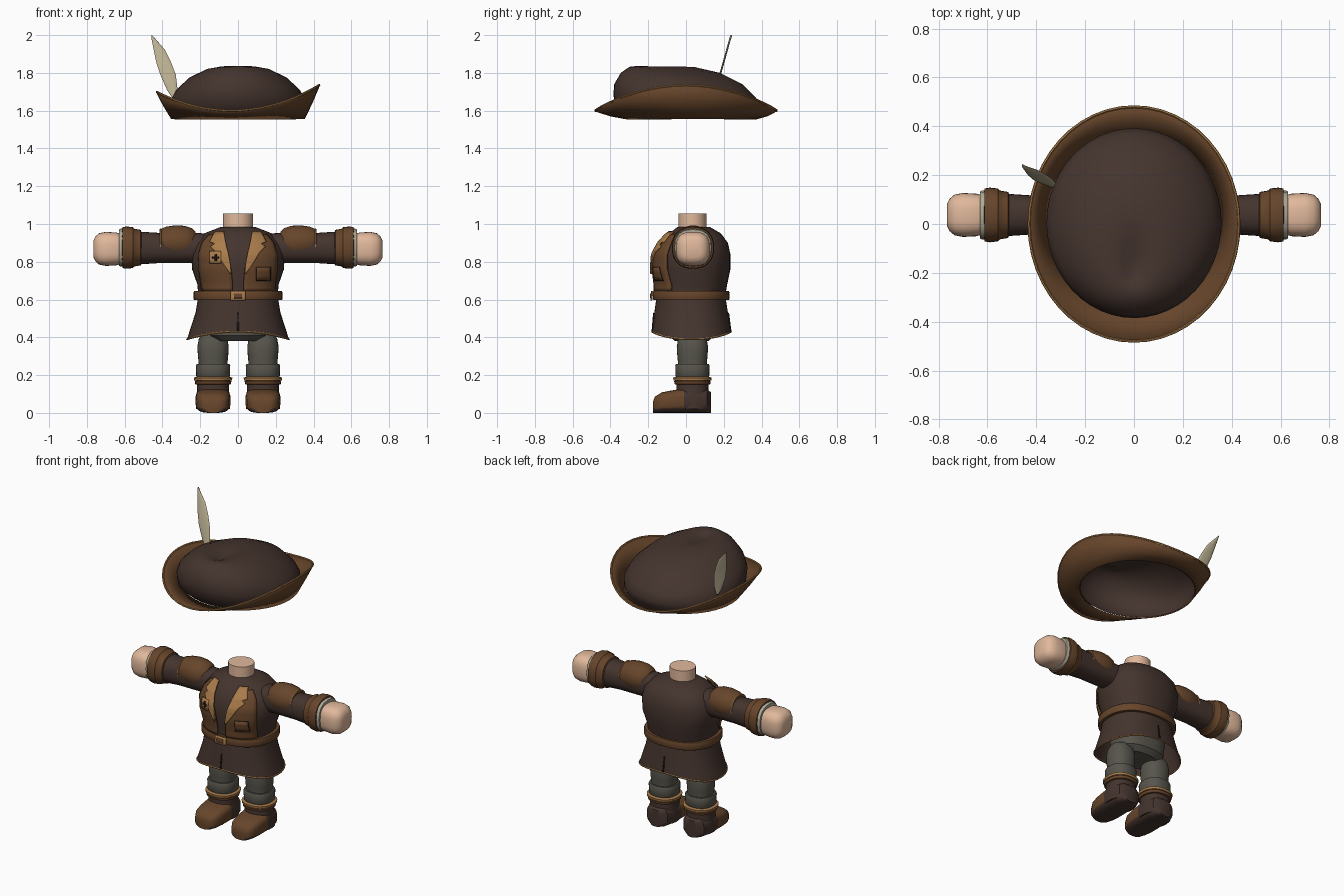
import bpy, bmesh, math
from mathutils import Vector

if "Cube" in bpy.data.objects:
    bpy.data.objects.remove(bpy.data.objects["Cube"])


def material(name, *rgb):
    m = bpy.data.materials.new(name)
    m.use_nodes = True
    m.diffuse_color = (*rgb, 1)
    m.node_tree.nodes["Principled BSDF"].inputs["Base Color"].default_value = (*rgb, 1)
    return m


DARK = material("dark brown cloth", 0.058, 0.034, 0.027)
BROWN = material("brown leather", 0.135, 0.06, 0.024)
TAN = material("tan trim", 0.40, 0.20, 0.07)
SKIN = material("skin", 0.75, 0.48, 0.33)
GREY = material("grey wool", 0.095, 0.09, 0.072)
CREAM = material("cream linen", 0.42, 0.40, 0.31)
FEATHER = material("feather", 0.50, 0.44, 0.29)
BLACK = material("black stitching", 0.015, 0.01, 0.008)


def finish(ob, angle=40):
    bpy.ops.object.select_all(action='DESELECT')
    ob.select_set(True)
    bpy.context.view_layer.objects.active = ob
    bpy.ops.object.shade_smooth_by_angle(angle=math.radians(angle))
    return ob


def grid_object(name, rows, mat, closed=True, cap=True):
    """Join rows of points with quads; closed rows make a tube."""
    bm = bmesh.new()
    vs = [[bm.verts.new(p) for p in row] for row in rows]
    n = len(rows[0])
    for a, b in zip(vs, vs[1:]):
        for i in range(n if closed else n - 1):
            j = (i + 1) % n
            bm.faces.new((a[i], a[j], b[j], b[i]))
    if closed and cap:
        bm.faces.new(vs[0])
        bm.faces.new(vs[-1])
    bmesh.ops.recalc_face_normals(bm, faces=bm.faces)
    me = bpy.data.meshes.new(name)
    bm.to_mesh(me)
    bm.free()
    me.materials.append(mat)
    ob = bpy.data.objects.new(name, me)
    bpy.context.collection.objects.link(ob)
    return finish(ob)


def ring(c, u, v, p=2.0, n=32):
    """Superellipse of points around c, spanned by u and v."""
    def power(t):
        return math.copysign(abs(t) ** (2 / p), t)
    angles = [math.tau * i / n for i in range(n)]
    return [Vector(c) + Vector(u) * power(math.cos(a)) + Vector(v) * power(math.sin(a)) for a in angles]


def flat_ring(z, rx, yf, yb, p=2.0, n=48, zb=None):
    """Ring from front yf to back yb; zb tilts its back end."""
    zb = z if zb is None else zb
    return ring((0, (yf + yb) / 2, (z + zb) / 2), (rx, 0, 0), (0, (yb - yf) / 2, (zb - z) / 2), p, n)


def tube(name, pts, r, mat):
    cu = bpy.data.curves.new(name, 'CURVE')
    cu.dimensions = '3D'
    cu.bevel_depth = r
    cu.bevel_resolution = 1
    sp = cu.splines.new('POLY')
    sp.points.add(len(pts) - 1)
    for q, p in zip(sp.points, pts):
        q.co = (*p, 1)
    sp.use_cyclic_u = True
    cu.materials.append(mat)
    ob = bpy.data.objects.new(name, cu)
    bpy.context.collection.objects.link(ob)
    bpy.ops.object.select_all(action='DESELECT')
    ob.select_set(True)
    bpy.context.view_layer.objects.active = ob
    bpy.ops.object.convert(target='MESH')
    return finish(bpy.context.view_layer.objects.active)


def sample(table, z):
    """Interpolate a table whose first column rises with z."""
    for a, b in zip(table, table[1:]):
        if z <= b[0]:
            t = max(0, (z - a[0]) / (b[0] - a[0]))
            return [p + (q - p) * t for p, q in zip(a[1:], b[1:])]
    return table[-1][1:]


# Coat profile: height, half width, front, back
P = 2.3
COAT = [(0.39, 0.272, -0.18, 0.24), (0.53, 0.225, -0.168, 0.222), (0.62, 0.21, -0.155, 0.208),
        (0.68, 0.215, -0.155, 0.218), (0.76, 0.243, -0.165, 0.235), (0.84, 0.248, -0.16, 0.235),
        (0.90, 0.228, -0.13, 0.222), (0.95, 0.18, -0.088, 0.185), (0.985, 0.09, -0.045, 0.125)]


def patch(name, table, lift, mat, side=-1, flip=1, cols=9):
    """Thin plate draped on the coat; table rows are height, inner x, outer x."""
    rows = []
    zs = [a[0] + (b[0] - a[0]) * k / 3 for a, b in zip(table, table[1:]) for k in range(3)] + [table[-1][0]]
    for z in zs:
        x0, x1 = sample(table, z)
        rx, yf, yb = sample(COAT, z)
        row = []
        for i in range(cols):
            x = x0 + (x1 - x0) * i / (cols - 1)
            d = (yb - yf) / 2 * max(0, 1 - abs(x / rx) ** P) ** (1 / P)
            row.append((flip * x, (yf + yb) / 2 + side * (d + lift), z))
        rows.append(row)
    ob = grid_object(name, rows, mat, closed=False)
    mod = ob.modifiers.new("thickness", 'SOLIDIFY')
    mod.thickness = 0.008
    mod.offset = 0
    return ob


# Coat, with a hem that dips at the sides
hem = flat_ring(0.41, 0.27, -0.18, 0.238, P)
for v in hem:
    v.z = 0.43 - 0.04 * (v.x / 0.27) ** 2
grid_object("coat_skirt", [hem] + [flat_ring(*r, P) for r in COAT[1:3]], DARK, cap=False)
tube("hem_trim", hem, 0.005, TAN)
grid_object("coat_body", [flat_ring(*r, P) for r in COAT[2:]], DARK)
for name, side in (("front_slit", -1), ("back_slit", 1)):
    patch(name, [(0.43, -0.006, 0.006), (0.53, -0.002, 0.002)], 0.002, BLACK, side, cols=3)

# Belt and buckle
grid_object("belt", [flat_ring(z, 0.235 - d, -0.175 + d, 0.23 - d, P) for z, d in
                     ((0.597, 0.03), (0.597, 0.003), (0.603, 0), (0.639, 0), (0.645, 0.003), (0.645, 0.03))], BROWN)
patch("buckle", [(0.595, -0.04, 0.04), (0.645, -0.04, 0.04)], 0.026, TAN)
patch("buckle_centre", [(0.607, -0.022, 0.022), (0.633, -0.022, 0.022)], 0.031, BROWN)

# Front panels and lapels
for label, s in (("left", 1), ("right", -1)):
    patch(label + "_front_panel", [(0.645, 0.03, 0.192), (0.70, 0.03, 0.197), (0.76, 0.035, 0.207),
                                   (0.84, 0.06, 0.208), (0.90, 0.075, 0.19), (0.945, 0.085, 0.15)], 0.014, BROWN, flip=s)
    patch(label + "_lapel", [(0.735, 0.034, 0.04), (0.80, 0.042, 0.085), (0.85, 0.052, 0.115),
                             (0.88, 0.06, 0.145), (0.895, 0.063, 0.122), (0.905, 0.065, 0.15),
                             (0.96, 0.075, 0.12)], 0.024, TAN, flip=s)
patch("chest_badge", [(0.79, 0.09, 0.15), (0.855, 0.09, 0.15)], 0.028, TAN, flip=-1)
patch("badge_bar", [(0.818, 0.10, 0.135), (0.828, 0.10, 0.135)], 0.032, BLACK, flip=-1)
patch("badge_post", [(0.805, 0.112, 0.122), (0.842, 0.112, 0.122)], 0.032, BLACK, flip=-1)
patch("pocket_outline", [(0.70, 0.095, 0.172), (0.772, 0.095, 0.172)], 0.017, BLACK)
patch("pocket", [(0.703, 0.099, 0.168), (0.769, 0.099, 0.168)], 0.020, BROWN)

# Neck and hips
grid_object("neck", [ring((0, 0.034, z), (0.079, 0, 0), (0, 0.075, 0)) for z in (0.95, 1.055)], SKIN)
grid_object("hips", [flat_ring(z, rx, 0.03 - ry, 0.03 + ry, 2.5) for z, rx, ry in
                     ((0.38, 0.12, 0.09), (0.41, 0.16, 0.12), (0.56, 0.18, 0.13))], GREY)


def arm_part(name, s, z, profile, mat, p=2.0, n=32):
    grid_object(name, [ring((s * x, 0.037, z), (0, r, 0), (0, 0, r), p, n) for x, r in profile], mat)


def leg_part(name, s, profile, mat):
    grid_object(name, [ring((s * 0.132, 0.034, z), (r, 0, 0), (0, r, 0), 2.3) for z, r in profile], mat)


for label, s in (("left", 1), ("right", -1)):
    # Arm
    arm_part(label + "_sleeve", s, 0.873, [(0.12, 0.075), (0.24, 0.08), (0.42, 0.08), (0.54, 0.088)], DARK, 2.3)
    arm_part(label + "_shoulder_puff", s, 0.903, [(0.225, 0.055), (0.245, 0.075), (0.28, 0.087), (0.33, 0.09),
                                                  (0.38, 0.083), (0.41, 0.07)], BROWN)
    tube(label + "_puff_trim", ring((s * 0.41, 0.037, 0.895), (0, 0.077, 0), (0, 0, 0.077)), 0.005, TAN)
    arm_part(label + "_cuff", s, 0.875, [(0.51, 0.08), (0.515, 0.094), (0.55, 0.1), (0.557, 0.108), (0.59, 0.112),
                                         (0.612, 0.108), (0.614, 0.09)], BROWN, 2.3)
    arm_part(label + "_shirt_cuff", s, 0.875, [(0.6, 0.1), (0.622, 0.1), (0.63, 0.096), (0.63, 0.07)], CREAM, 2.5, 16)
    arm_part(label + "_hand", s, 0.868, [(0.61, 0.078), (0.645, 0.087), (0.70, 0.09), (0.735, 0.083),
                                         (0.755, 0.066), (0.765, 0.045)], SKIN, 2.8)
    # Leg
    leg_part(label + "_trouser", s, [(0.18, 0.076), (0.26, 0.076), (0.30, 0.08), (0.35, 0.083), (0.39, 0.076),
                                     (0.42, 0.06)], GREY)
    leg_part(label + "_stocking_cuff", s, [(0.18, 0.08), (0.195, 0.089), (0.25, 0.091), (0.26, 0.086), (0.26, 0.07)], GREY)
    leg_part(label + "_boot_shaft", s, [(0.02, 0.09), (0.08, 0.092), (0.12, 0.084), (0.17, 0.086)], DARK)
    leg_part(label + "_boot_band", s, [(0.148, 0.08), (0.152, 0.094), (0.168, 0.097), (0.172, 0.08)], BROWN)
    leg_part(label + "_boot_trim", s, [(0.168, 0.085), (0.172, 0.1), (0.186, 0.102), (0.192, 0.085)], TAN)
    # Foot: each ring is depth, half width, height
    foot = [ring((s * 0.132, y, h / 2), (w, 0, 0), (0, 0, h / 2), 3.2) for y, w, h in
            ((-0.175, 0.04, 0.06), (-0.165, 0.065, 0.085), (-0.13, 0.084, 0.108), (-0.08, 0.092, 0.118),
             (-0.01, 0.093, 0.13), (0.06, 0.09, 0.13), (0.11, 0.075, 0.125), (0.132, 0.04, 0.11))]
    boot = grid_object(label + "_boot", foot, DARK)
    boot.data.materials.append(BROWN)
    for f in boot.data.polygons:
        f.material_index = int(f.center.y < 0 and f.center.z > 0.025)

# Hat crown, tilted back and dimpled on top
CROWN = [(1.557, 1.557, 0.345, -0.30, 0.365), (1.61, 1.59, 0.358, -0.365, 0.385), (1.68, 1.625, 0.358, -0.385, 0.392),
         (1.74, 1.67, 0.33, -0.38, 0.37), (1.80, 1.74, 0.262, -0.345, 0.30), (1.832, 1.80, 0.17, -0.30, 0.18),
         (1.836, 1.832, 0.09, -0.265, 0.04), (1.825, 1.825, 0.045, -0.23, -0.06), (1.81, 1.81, 0.01, -0.19, -0.14)]
crown = [flat_ring(zf, rx, yf, yb, zb=zb) for zf, zb, rx, yf, yb in CROWN]
hat = grid_object("hat_crown", crown, DARK, cap=False)
bm = bmesh.new()
bm.from_mesh(hat.data)
bmesh.ops.holes_fill(bm, edges=[e for e in bm.edges if e.is_boundary and e.verts[0].co.z > 1.75], sides=0)
bm.to_mesh(hat.data)
bm.free()

# Hat brim, swept up at both sides
inner = flat_ring(1.557, 0.35, -0.31, 0.37)
outer = flat_ring(1.6, 0.43, -0.48, 0.48)
for v in outer:
    c = v.x / 0.43
    v.z = 1.6 + 0.117 * c * c + 0.018 * c
middle = [a.lerp(b, 0.55) - Vector((0, 0, 0.006)) for a, b in zip(inner, outer)]
brim = grid_object("hat_brim", [inner, middle, outer], BROWN, cap=False)
thick = brim.modifiers.new("thickness", 'SOLIDIFY')
thick.thickness = 0.008
thick.offset = 0
tube("brim_trim", outer, 0.006, TAN)

# Feather
grid_object("hat_feather", [ring((x, y, z), (w, 0, 0), (0, 0.005, 0), n=12) for x, y, z, w in
                            ((-0.335, 0.155, 1.66, 0.008), (-0.348, 0.165, 1.71, 0.028), (-0.37, 0.18, 1.79, 0.041),
                             (-0.395, 0.2, 1.86, 0.039), (-0.418, 0.218, 1.925, 0.029), (-0.445, 0.232, 1.975, 0.012),
                             (-0.457, 0.24, 2.0, 0.002))], FEATHER)
